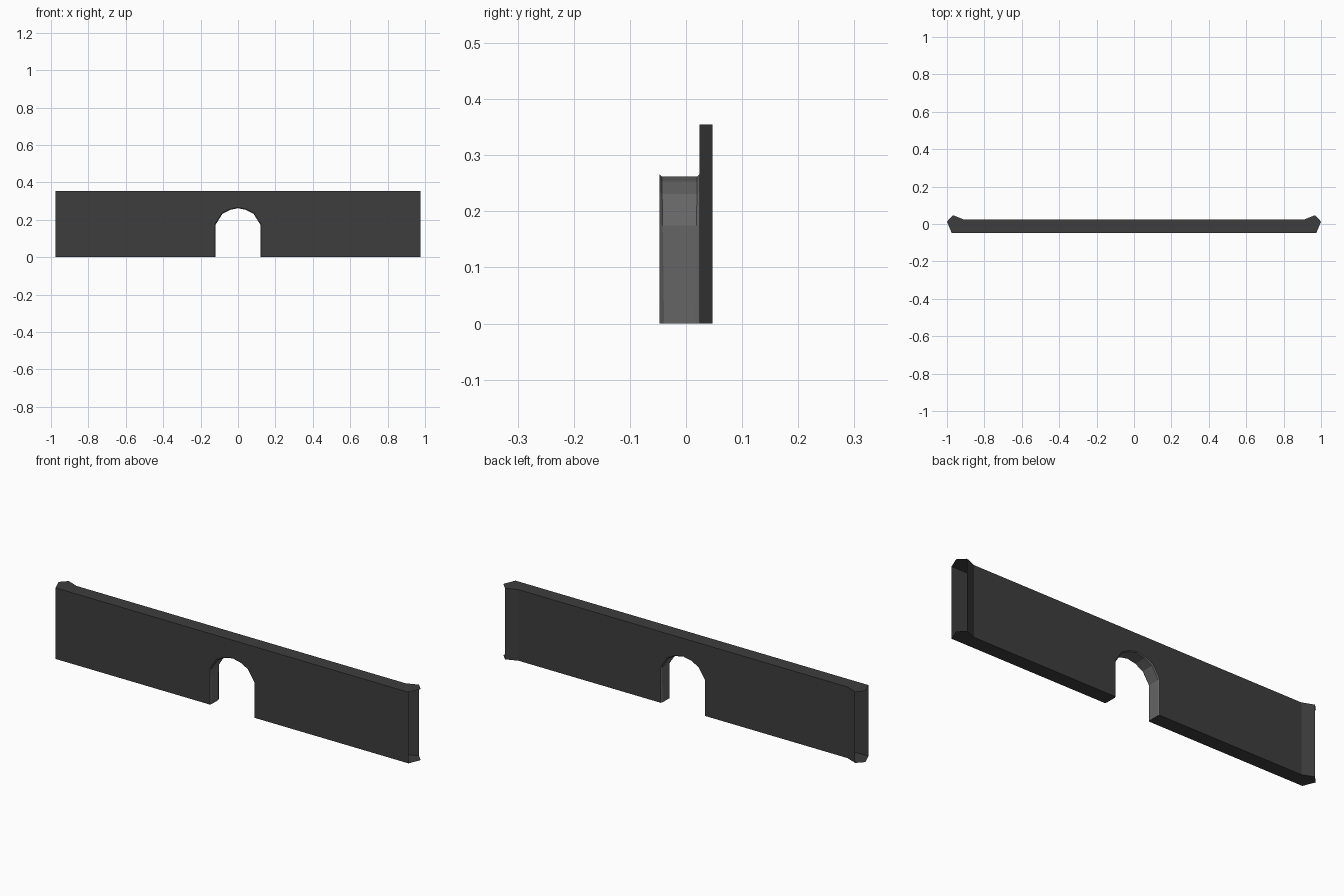
import bpy
import bmesh

if "Cube" in bpy.data.objects:
    bpy.data.objects.remove(bpy.data.objects["Cube"], do_unlink=True)


def material(name, value):
    mat = bpy.data.materials.new(name)
    mat.use_nodes = True
    colour = (value, value, value, 1)
    mat.diffuse_color = colour
    mat.node_tree.nodes["Principled BSDF"].inputs["Base Color"].default_value = colour
    return mat


def mirrored(half):
    """Continue a half profile, ending on the centre line, to the other side."""
    return half + [(-x, z) for x, z in reversed(half[:-1])]


HEIGHT = 0.355
FRONT, BACK = -0.047, 0.024
FRONT_END, WING_START = 0.975, 0.91
WING = [(1.0, 0.013), (0.967, 0.047)]

# Arch outlines: the opening in the wall and the slightly smaller lining
opening = mirrored([(-0.123, 0), (-0.123, 0.178), (-0.087, 0.235), (-0.045, 0.257), (0, 0.266)])
lining = mirrored([(-0.119, 0), (-0.119, 0.175), (-0.084, 0.231), (-0.043, 0.253), (0, 0.262)])


def chamfer(z):
    return 0.008 - 0.015 * z


# Four rings from front to back through the arch
rings = [
    [(x, FRONT, z) for x, z in opening],
    [(x, FRONT + chamfer(z), z) for x, z in lining],
    [(x, BACK - chamfer(z), z) for x, z in lining],
    [(x, BACK, z) for x, z in opening],
]

bm = bmesh.new()


def face(points, index=0):
    f = bm.faces.new([bm.verts.new(p) for p in points])
    f.material_index = index


# Front and back walls around the arch
for ring, end in ((rings[0], FRONT_END), (rings[3], WING_START)):
    y = ring[0][1]
    face([(-end, y, 0)] + ring + [(end, y, 0), (end, y, HEIGHT), (-end, y, HEIGHT)])

# Lining of the arch with chamfered edges
for a, b in zip(rings, rings[1:]):
    for i in range(len(a) - 1):
        face([a[i], a[i + 1], b[i + 1], b[i]], 1)

# Flared wings and the bottom on each side; the ends stay open
end_profile = [(FRONT_END, FRONT)] + WING + [(WING_START, BACK)]
for s in (-1, 1):
    (x1, y1), (x2, y2) = end_profile[2:]
    face([(s * x1, y1, 0), (s * x2, y2, 0), (s * x2, y2, HEIGHT), (s * x1, y1, HEIGHT)])
    foot = [r[0] if s < 0 else r[-1] for r in rings]
    face([(s * x, y, 0) for x, y in end_profile] + foot[::-1])

# Top
face([(x, y, HEIGHT) for x, y in end_profile]
     + [(-x, y, HEIGHT) for x, y in reversed(end_profile)])

bmesh.ops.remove_doubles(bm, verts=bm.verts[:], dist=0.0005)
bmesh.ops.recalc_face_normals(bm, faces=bm.faces[:])
bm.faces.ensure_lookup_table()
top = max(bm.faces, key=lambda f: f.calc_center_median().z)
if top.normal.z < 0:
    bmesh.ops.reverse_faces(bm, faces=bm.faces[:])

mesh = bpy.data.meshes.new("arched_wall")
bm.to_mesh(mesh)
bm.free()
mesh.materials.append(material("dark_grey", 0.048))
mesh.materials.append(material("mid_grey", 0.13))
wall = bpy.data.objects.new("arched_wall", mesh)
bpy.context.collection.objects.link(wall)
